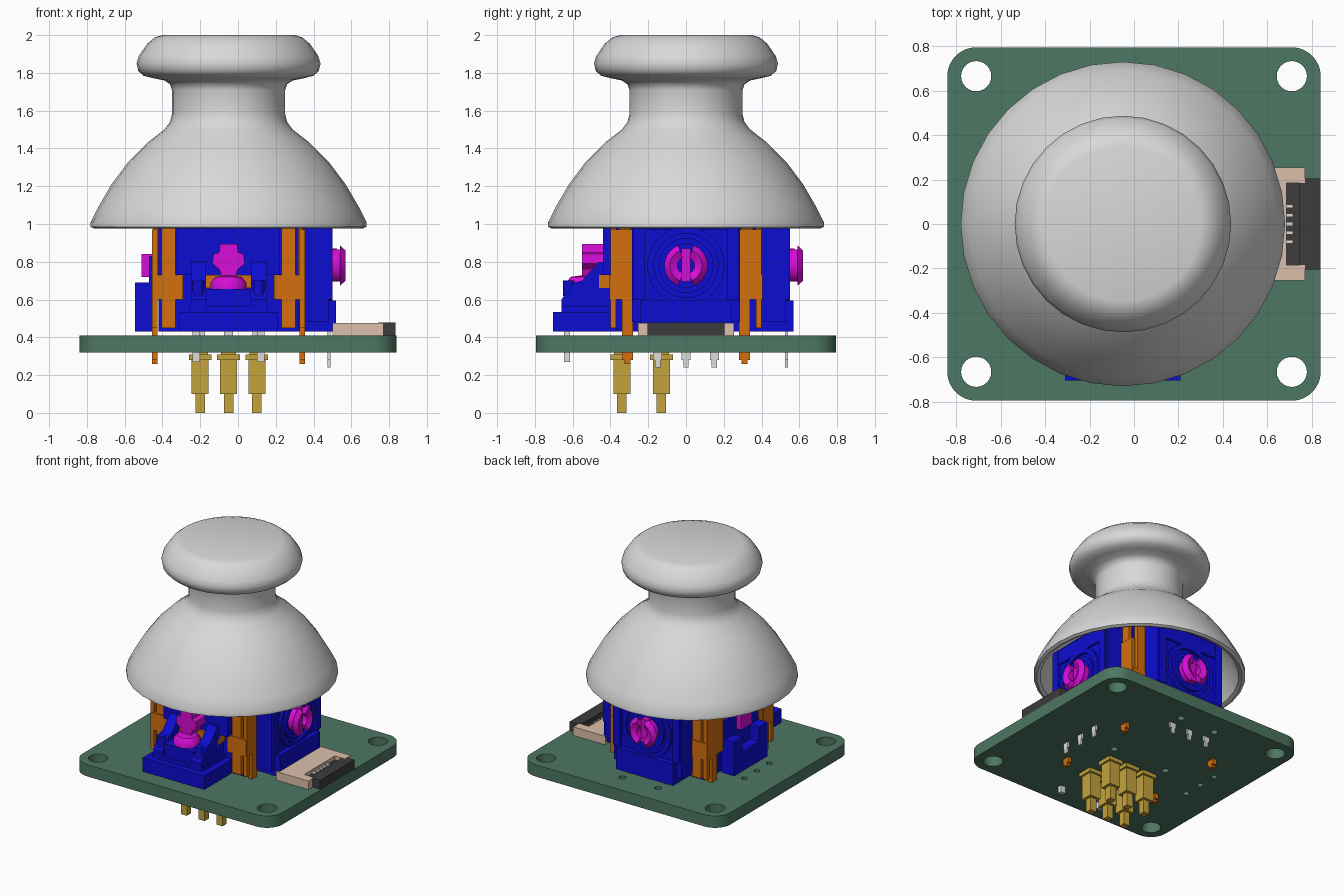
import bpy, bmesh, math
from mathutils import Matrix, Vector

if "Cube" in bpy.data.objects:
    bpy.data.objects.remove(bpy.data.objects["Cube"], do_unlink=True)

CX = -0.05  # axis of the stick


def material(name, r, g, b):
    m = bpy.data.materials.new(name)
    m.use_nodes = True
    m.diffuse_color = (r, g, b, 1)
    m.node_tree.nodes["Principled BSDF"].inputs["Base Color"].default_value = (r, g, b, 1)
    return m


GREY = material("cap grey", 0.69, 0.69, 0.69)
GREEN = material("board green", 0.075, 0.185, 0.125)
BLUE = material("housing blue", 0.004, 0.004, 0.65)
ORANGE = material("frame orange", 0.65, 0.16, 0.004)
MAGENTA = material("rotor magenta", 0.68, 0.004, 0.68)
GOLD = material("pin gold", 0.55, 0.37, 0.045)
BEIGE = material("connector beige", 0.72, 0.53, 0.41)
DARK = material("latch dark", 0.045, 0.045, 0.045)
SILVER = material("pin silver", 0.72, 0.72, 0.72)


def finish(name, bm, mat, smooth=False, loc=(0, 0, 0), turn=0):
    bmesh.ops.recalc_face_normals(bm, faces=bm.faces)
    me = bpy.data.meshes.new(name)
    bm.to_mesh(me)
    bm.free()
    me.materials.append(mat)
    ob = bpy.data.objects.new(name, me)
    ob.location = loc
    ob.rotation_euler.z = turn
    bpy.context.collection.objects.link(ob)
    bpy.ops.object.select_all(action='DESELECT')
    bpy.context.view_layer.objects.active = ob
    ob.select_set(True)
    if smooth:
        bpy.ops.object.shade_smooth_by_angle(angle=math.radians(40))
    return ob


def add_box(bm, x0, x1, y0, y1, z0, z1):
    m = Matrix.Translation(((x0 + x1) / 2, (y0 + y1) / 2, (z0 + z1) / 2))
    bmesh.ops.create_cube(bm, size=1, matrix=m @ Matrix.Diagonal((x1 - x0, y1 - y0, z1 - z0, 1)))


def add_prism(bm, points, shift):
    face = bm.faces.new([bm.verts.new(p) for p in points])
    new = bmesh.ops.extrude_face_region(bm, geom=[face])["geom"]
    bmesh.ops.translate(bm, vec=shift, verts=[v for v in new if isinstance(v, bmesh.types.BMVert)])


def add_lathe(bm, profile, steps, matrix=Matrix(), angle=math.tau):
    verts = [bm.verts.new((r, 0, z)) for r, z in profile]
    edges = [bm.edges.new(pair) for pair in zip(verts, verts[1:])]
    bmesh.ops.spin(bm, geom=verts + edges, axis=(0, 0, 1), cent=(0, 0, 0), angle=angle,
                   steps=steps, use_duplicate=False)
    bmesh.ops.remove_doubles(bm, verts=bm.verts, dist=0.0005)
    bm.transform(matrix)


def boxes(name, mat, sizes, **place):
    bm = bmesh.new()
    for s in sizes:
        add_box(bm, *s)
    return finish(name, bm, mat, **place)


# Thumb cap: a hollow turned shell
bm = bmesh.new()
add_lathe(bm, [(0, 2), (0.35, 2), (0.39, 1.988), (0.43, 1.955), (0.475, 1.89), (0.487, 1.85),
               (0.478, 1.81), (0.45, 1.785), (0.40, 1.772), (0.34, 1.76), (0.31, 1.74), (0.3, 1.71),
               (0.3, 1.58), (0.31, 1.54), (0.34, 1.5), (0.43, 1.43), (0.53, 1.33), (0.62, 1.21),
               (0.69, 1.09), (0.73, 1.01), (0.73, 0.985), (0.71, 0.975), (0.685, 0.985),
               (0.64, 1.09), (0.57, 1.21), (0.48, 1.32), (0.38, 1.4), (0.25, 1.45), (0, 1.45)], 32)
finish("thumb_cap", bm, GREY, True, (CX, 0, 0))

# Circuit board with rounded corners and drilled holes
bm = bmesh.new()
R, outline = 0.13, []
for k, (sx, sy) in enumerate([(1, 1), (-1, 1), (-1, -1), (1, -1)]):
    for i in range(9):
        a = (k + i / 8) * math.pi / 2
        outline.append((sx * (0.84 - R) + R * math.cos(a), sy * (0.795 - R) + R * math.sin(a), 0.32))
add_prism(bm, outline, Vector((0, 0, 0.09)))
board = finish("circuit_board", bm, GREEN, True)
holes = [(sx * 0.71, sy * 0.665, 0.068) for sx in (-1, 1) for sy in (-1, 1)]
holes += [(-0.595, y, 0.021) for y in (-0.15, 0, 0.15)]
holes += [(0.1, 0.62, 0.025), (-0.2, 0.62, 0.025), (0.18, 0, 0.025), (-0.28, 0, 0.025)]
bm = bmesh.new()
for x, y, r in holes:
    bmesh.ops.create_cone(bm, cap_ends=True, segments=24, radius1=r, radius2=r, depth=0.4,
                          matrix=Matrix.Translation((x, y, 0.36)))
cutter = finish("drill", bm, GREEN)
cutter.hide_render = True
bpy.context.view_layer.objects.active = board
cut = board.modifiers.new("holes", 'BOOLEAN')
cut.operation, cut.solver, cut.object = 'DIFFERENCE', 'EXACT', cutter
bpy.ops.object.modifier_apply(modifier=cut.name)
bpy.data.objects.remove(cutter, do_unlink=True)
board.select_set(True)
bpy.context.view_layer.objects.active = board
bpy.ops.object.shade_smooth_by_angle(angle=math.radians(40))

# Stick housing core and the shaft inside the cap
boxes("housing_core", BLUE, [(-0.37, 0.37, -0.37, 0.37, 0.43, 1.1),
                             (-0.27, 0.27, -0.44, -0.3, 0.73, 1.1)], loc=(CX, 0, 0))
bm = bmesh.new()
add_lathe(bm, [(0, 1.05), (0.12, 1.05), (0.12, 1.47), (0, 1.47)], 20)
finish("stick_shaft", bm, MAGENTA, True, (CX, 0, 0))

# Metal frame: four corner columns with feet, and two side plates
frame = [(-0.39, 0.39, -0.39, 0.39, 1.1, 1.12),
         (-0.40, -0.37, -0.38, 0.38, 0.6, 1.1),
         (-0.2, 0.2, -0.46, -0.37, 0.66, 0.73)]
for sx in (-1, 1):
    for sy in (-1, 1):
        corner = [(0.28, 0.355, 0.3, 0.40, 0.45, 1.12), (0.3, 0.395, 0.29, 0.355, 0.6, 1.12),
                  (0.24, 0.40, 0.37, 0.405, 0.6, 0.73), (0.375, 0.405, 0.28, 0.40, 0.6, 0.97),
                  (0.375, 0.405, 0.37, 0.40, 0.45, 0.6), (0.375, 0.405, 0.28, 0.34, 0.28, 0.6),
                  (0.375, 0.405, 0.295, 0.325, 0.26, 0.28)]
        for x0, x1, y0, y1, z0, z1 in corner:
            xs, ys = sorted((sx * x0, sx * x1)), sorted((sy * y0, sy * y1))
            frame.append((*xs, *ys, z0, z1))
boxes("metal_frame", ORANGE, frame, loc=(CX, 0, 0))

# Two sensor pods, on the left and back sides
AXIS = Matrix.Translation((0, 0, 0.78)) @ Matrix.Rotation(math.pi / 2, 4, 'Y')
for side, turn in (("left", 0), ("back", math.pi / 2)):
    place = dict(loc=(CX, 0, 0), turn=turn)
    boxes(side + "_sensor_body", BLUE,
          [(0.3, 0.53, -0.285, 0.285, 0.48, 1.1), (0.3, 0.57, -0.24, 0.24, 0.43, 0.595),
           (0.53, 0.55, -0.28, -0.22, 0.6, 1.08), (0.53, 0.55, 0.22, 0.28, 0.6, 1.08),
           (0.53, 0.545, -0.22, 0.22, 0.97, 1.08)], **place)
    for r0, r1, label in ((0.115, 0.145, "inner"), (0.17, 0.205, "outer")):
        bm = bmesh.new()
        add_lathe(bm, [(r0, 0.52), (r0, 0.55), (r1, 0.55), (r1, 0.52)], 32, AXIS)
        finish(f"{side}_sensor_{label}_ring", bm, BLUE, True, **place)
    # split rotor clip with flared lips
    for half, start in (("front", -0.5), ("rear", 0.5)):
        bm = bmesh.new()
        spin = Matrix.Rotation(start * math.pi - 1.2, 4, 'Z')
        add_lathe(bm, [(0.045, 0.53), (0.09, 0.53), (0.09, 0.59), (0.115, 0.59),
                       (0.085, 0.62), (0.045, 0.6), (0.045, 0.53)], 10, AXIS @ spin, 2.4)
        bmesh.ops.holes_fill(bm, edges=bm.edges)
        finish(f"{side}_rotor_{half}_clip", bm, MAGENTA, True, **place)
    boxes(side + "_rotor_key", MAGENTA, [(0.5, 0.575, -0.025, 0.025, 0.695, 0.87)], **place)
    # three solder pins with pointed tips
    bm = bmesh.new()
    for y in (-0.15, 0, 0.15):
        add_box(bm, 0.525, 0.54, y - 0.024, y + 0.024, 0.28, 0.45)
        add_box(bm, 0.525, 0.54, y - 0.014, y + 0.014, 0.24, 0.28)
    finish(side + "_sensor_pins", bm, SILVER, **place)

# Push switch at the front
boxes("switch_base", BLUE, [(-0.26, 0.26, -0.705, -0.35, 0.43, 0.535),
                            (-0.21, 0.21, -0.66, -0.35, 0.53, 0.565),
                            (-0.12, 0.12, -0.64, -0.38, 0.56, 0.655)], loc=(CX, 0, 0))
bm = bmesh.new()
for x in (-0.2, 0.12):
    add_prism(bm, [(x, y, z) for y, z in ((-0.66, 0.53), (-0.66, 0.6), (-0.59, 0.69), (-0.55, 0.7),
                                          (-0.46, 0.8), (-0.39, 0.8), (-0.39, 0.53))],
              Vector((0.08, 0, 0)))
finish("switch_cheeks", bm, BLUE, loc=(CX, 0, 0))
bm = bmesh.new()
for x in (-0.16, 0.16):
    bmesh.ops.create_cone(bm, cap_ends=True, segments=16, radius1=0.03, radius2=0.03, depth=0.08,
                          matrix=Matrix.Translation((x, -0.62, 0.66)))
finish("switch_posts", bm, BLUE, True, (CX, 0, 0))
bm = bmesh.new()
add_lathe(bm, [(0, 0.65), (0.095, 0.65), (0.095, 0.69), (0.07, 0.72), (0, 0.73)], 20)
finish("switch_button", bm, MAGENTA, True, (CX, -0.54, 0))
bm = bmesh.new()
half = [(0.035, 0.72), (0.05, 0.76), (0.085, 0.79), (0.08, 0.84), (0.05, 0.85), (0.045, 0.895)]
add_prism(bm, [(x, -0.55, z) for x, z in half] + [(-x, -0.55, z) for x, z in reversed(half)],
          Vector((0, 0.13, 0)))
finish("switch_lever", bm, MAGENTA, loc=(CX, 0, 0))
boxes("switch_pins", SILVER, [(x - 0.02, x + 0.02, -0.645, -0.615, 0.27, 0.45)
                              for x in (-0.17, 0.17)], loc=(CX, 0, 0))

# U-shaped cradle and stub on the right side
boxes("right_cradle", BLUE, [(-0.495, -0.39, -0.2, 0.2, 0.43, 0.58),
                             (-0.495, -0.39, -0.2, -0.1, 0.58, 0.69),
                             (-0.495, -0.39, 0.1, 0.2, 0.58, 0.69),
                             (-0.42, -0.39, -0.2, 0.2, 0.58, 0.83)], loc=(CX, 0, 0))
boxes("right_stub", MAGENTA, [(-0.46, -0.38, -0.065, 0.065, 0.72, 0.84)], loc=(CX, 0, 0))

# Flat cable connector: body with arms, dark latch, contacts
boxes("connector_body", BEIGE, [(0.5, 0.685, -0.255, 0.255, 0.41, 0.475),
                                (0.685, 0.77, -0.255, -0.185, 0.41, 0.475),
                                (0.685, 0.77, 0.185, 0.255, 0.41, 0.475)])
boxes("connector_latch", DARK, [(0.685, 0.76, -0.185, 0.185, 0.41, 0.445),
                                (0.745, 0.77, -0.185, 0.185, 0.41, 0.478),
                                (0.77, 0.835, -0.205, 0.205, 0.41, 0.478)])
boxes("connector_contacts", SILVER, [(0.67, 0.715, i * 0.04 - 0.008, i * 0.04 + 0.008, 0.44, 0.465)
                                     for i in range(-2, 3)])

# Gold spring pins under the board
pins = []
for x in (-0.2, CX, 0.1):
    for y in (-0.34, -0.13):
        for w, z0, z1 in ((0.025, 0, 0.1), (0.045, 0.1, 0.28), (0.06, 0.28, 0.31), (0.04, 0.31, 0.33)):
            pins.append((x - w, x + w, y - w, y + w, z0, z1))
boxes("spring_pins", GOLD, pins)
